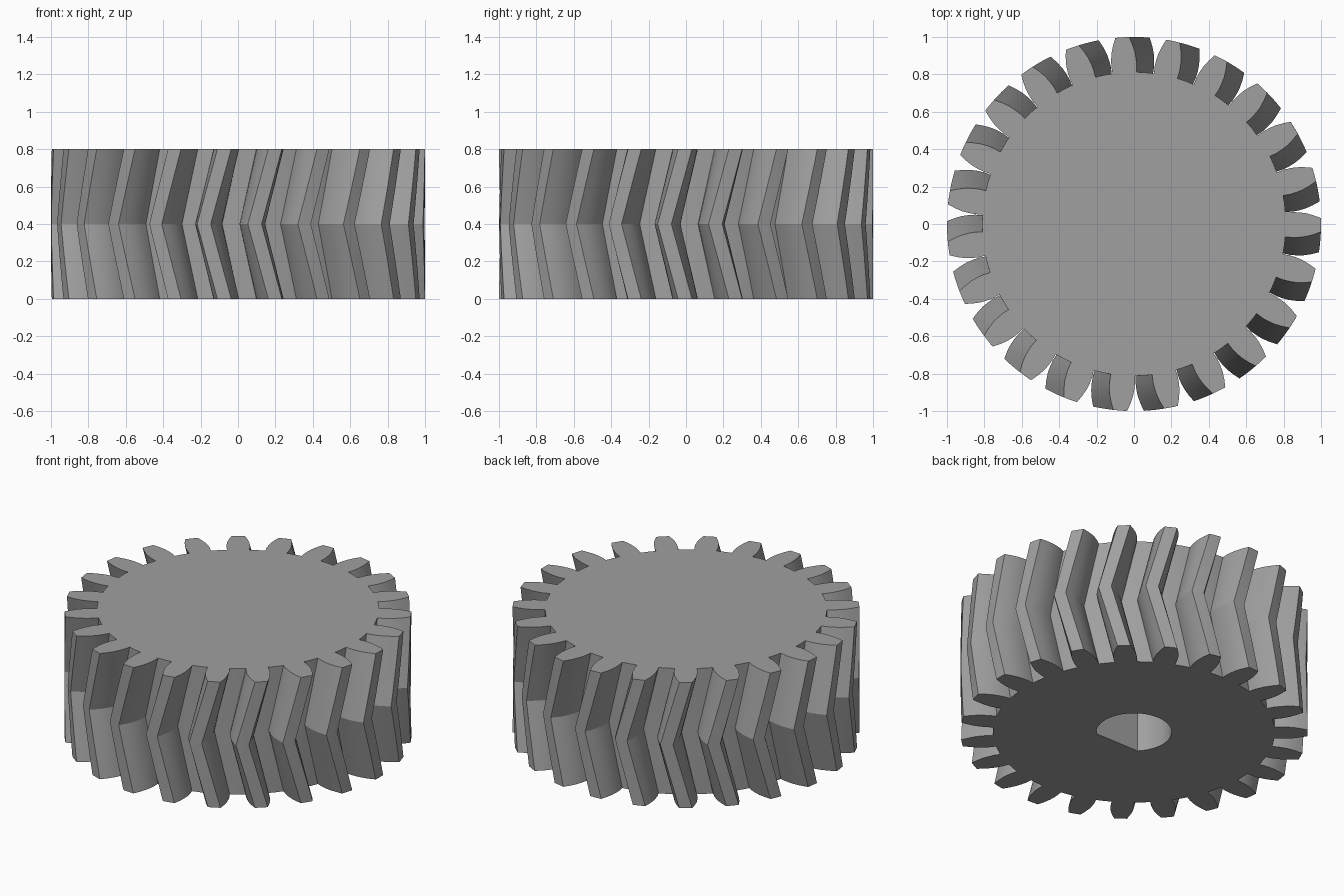
import bpy, bmesh, math

if "Cube" in bpy.data.objects:
    bpy.data.objects.remove(bpy.data.objects["Cube"])

TEETH = 23
HEIGHT = 0.80
TWIST = 0.11                                  # clockwise shift of the middle plane
PHASE = -math.pi / 2 - 0.0735                 # centre of one tooth on the end faces
STEPS = 6                                     # rings per half height
BORE_R, BORE_FLAT, BORE_DEPTH = 0.217, 0.153, 0.60

# half tooth: (radius, half angle) from root to tip
FLANK = [(0.812, 0.079), (0.85, 0.080), (0.885, 0.0755),
         (0.92, 0.068), (0.96, 0.054), (1.0, 0.037)]


def tooth_outline():
    """Polar outline of the whole gear, anticlockwise."""
    pitch = 2 * math.pi / TEETH
    tooth = [(r, -a) for r, a in FLANK] + [(1.0, 0.0)] + [(r, a) for r, a in reversed(FLANK)]
    tooth.append((0.812, pitch / 2))          # middle of the gap floor
    return [(r, PHASE + k * pitch + a) for k in range(TEETH) for r, a in tooth]


def loft(name, rings):
    """Closed solid skinned through equal rings of points."""
    bm = bmesh.new()
    loops = [[bm.verts.new(p) for p in ring] for ring in rings]
    n = len(loops[0])
    for low, high in zip(loops, loops[1:]):
        for i in range(n):
            j = (i + 1) % n
            bm.faces.new((low[i], low[j], high[j], high[i]))
    bm.faces.new(list(reversed(loops[0])))
    bm.faces.new(loops[-1])
    bmesh.ops.recalc_face_normals(bm, faces=bm.faces)
    mesh = bpy.data.meshes.new(name)
    bm.to_mesh(mesh)
    bm.free()
    obj = bpy.data.objects.new(name, mesh)
    bpy.context.collection.objects.link(obj)
    return obj


# herringbone gear body: twist to the middle plane and back
outline = tooth_outline()
rings = []
for s in range(2 * STEPS + 1):
    t = s / (2 * STEPS)
    turn = -TWIST * (1 - abs(2 * t - 1))
    rings.append([(r * math.cos(a + turn), r * math.sin(a + turn), t * HEIGHT)
                  for r, a in outline])
gear = loft("herringbone_gear", rings)

# D-shaped blind shaft bore in the underside, flat towards the front
half = math.acos(BORE_FLAT / BORE_R)
arc = [-math.pi / 2 + half + (2 * math.pi - 2 * half) * i / 48 for i in range(49)]
bore = loft("shaft_bore_cutter",
            [[(BORE_R * math.cos(a), BORE_R * math.sin(a), z) for a in arc]
             for z in (-0.1, BORE_DEPTH)])
bore.hide_render = True
cut = gear.modifiers.new("shaft_bore", 'BOOLEAN')
cut.operation = 'DIFFERENCE'
cut.solver = 'EXACT'
cut.object = bore

bpy.context.view_layer.objects.active = gear
gear.select_set(True)
bore.select_set(False)
bpy.ops.object.modifier_apply(modifier=cut.name)
bpy.data.objects.remove(bore)

# single grey colour, smooth flanks with crisp edges
grey = bpy.data.materials.new("grey")
grey.diffuse_color = (0.35, 0.35, 0.35, 1)
grey.use_nodes = True
grey.node_tree.nodes["Principled BSDF"].inputs["Base Color"].default_value = grey.diffuse_color
gear.data.materials.clear()
gear.data.materials.append(grey)
bpy.ops.object.shade_smooth_by_angle(angle=math.radians(22))
